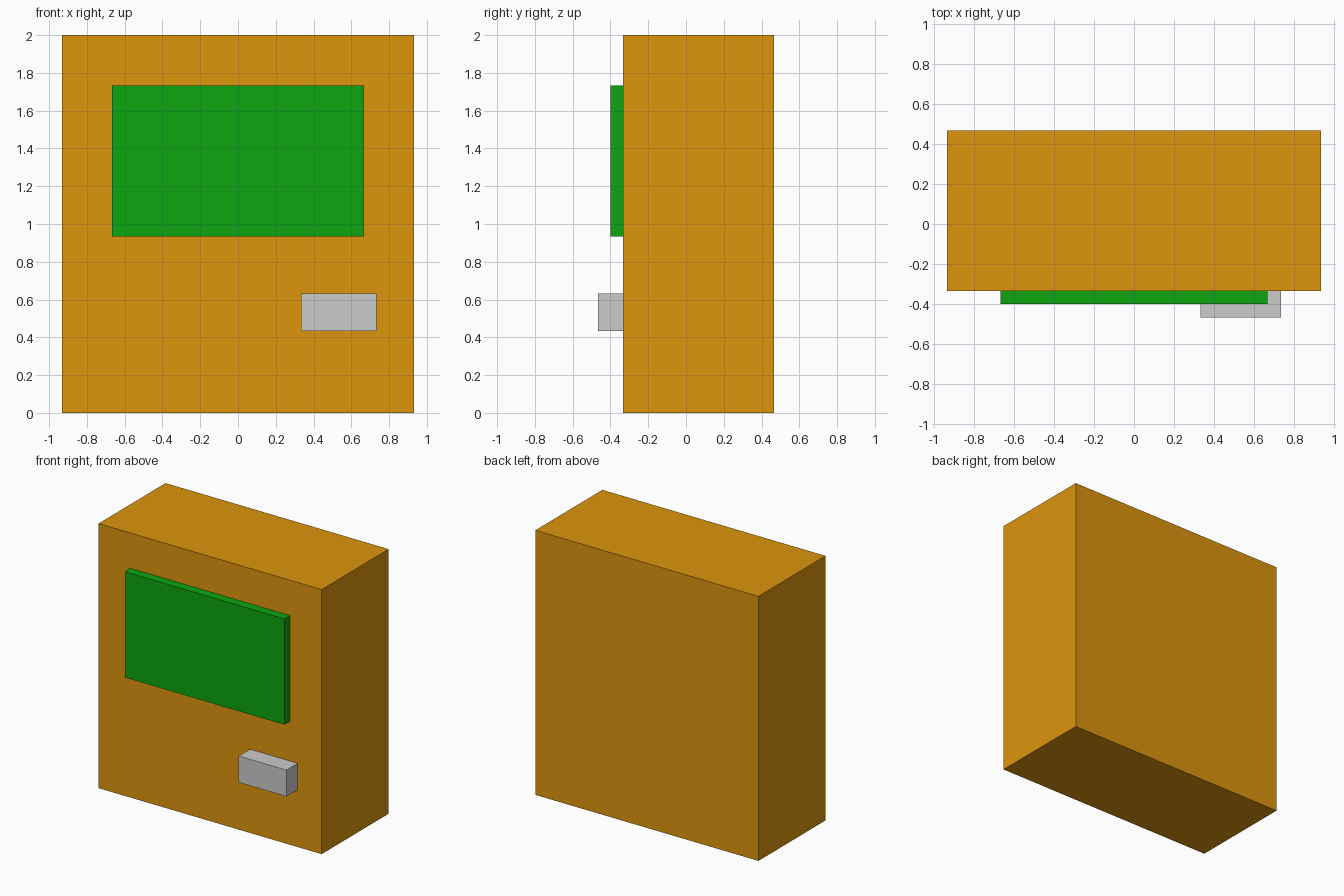
import bpy
import bmesh
from mathutils import Vector

if "Cube" in bpy.data.objects:
    bpy.data.objects.remove(bpy.data.objects["Cube"])


def material(name, rgb):
    mat = bpy.data.materials.new(name)
    mat.diffuse_color = (*rgb, 1.0)
    mat.use_nodes = True
    mat.node_tree.nodes["Principled BSDF"].inputs["Base Color"].default_value = mat.diffuse_color
    return mat


def box(name, low, high, mat=None):
    """Flat-shaded box spanning two opposite corners."""
    low, high = Vector(low), Vector(high)
    bm = bmesh.new()
    bmesh.ops.create_cube(bm, size=1.0)
    bmesh.ops.scale(bm, vec=high - low, verts=bm.verts)
    mesh = bpy.data.meshes.new(name)
    bm.to_mesh(mesh)
    bm.free()
    if mat:
        mesh.materials.append(mat)
    obj = bpy.data.objects.new(name, mesh)
    obj.location = (low + high) / 2
    bpy.context.collection.objects.link(obj)
    return obj


orange = material("orange", (0.72, 0.30, 0.004))
green = material("green", (0.004, 0.38, 0.005))

FRONT = -1 / 3  # y of the cabinet's front face

# Main cabinet
box("cabinet", (-0.933, FRONT, 0), (0.933, 0.467, 2), orange)
# Raised display panel
box("screen", (-0.667, -0.4, 0.933), (0.667, FRONT, 1.733), green)
# Protruding block below the screen
box("drive_slot", (0.333, -0.467, 0.433), (0.733, FRONT, 0.633))
